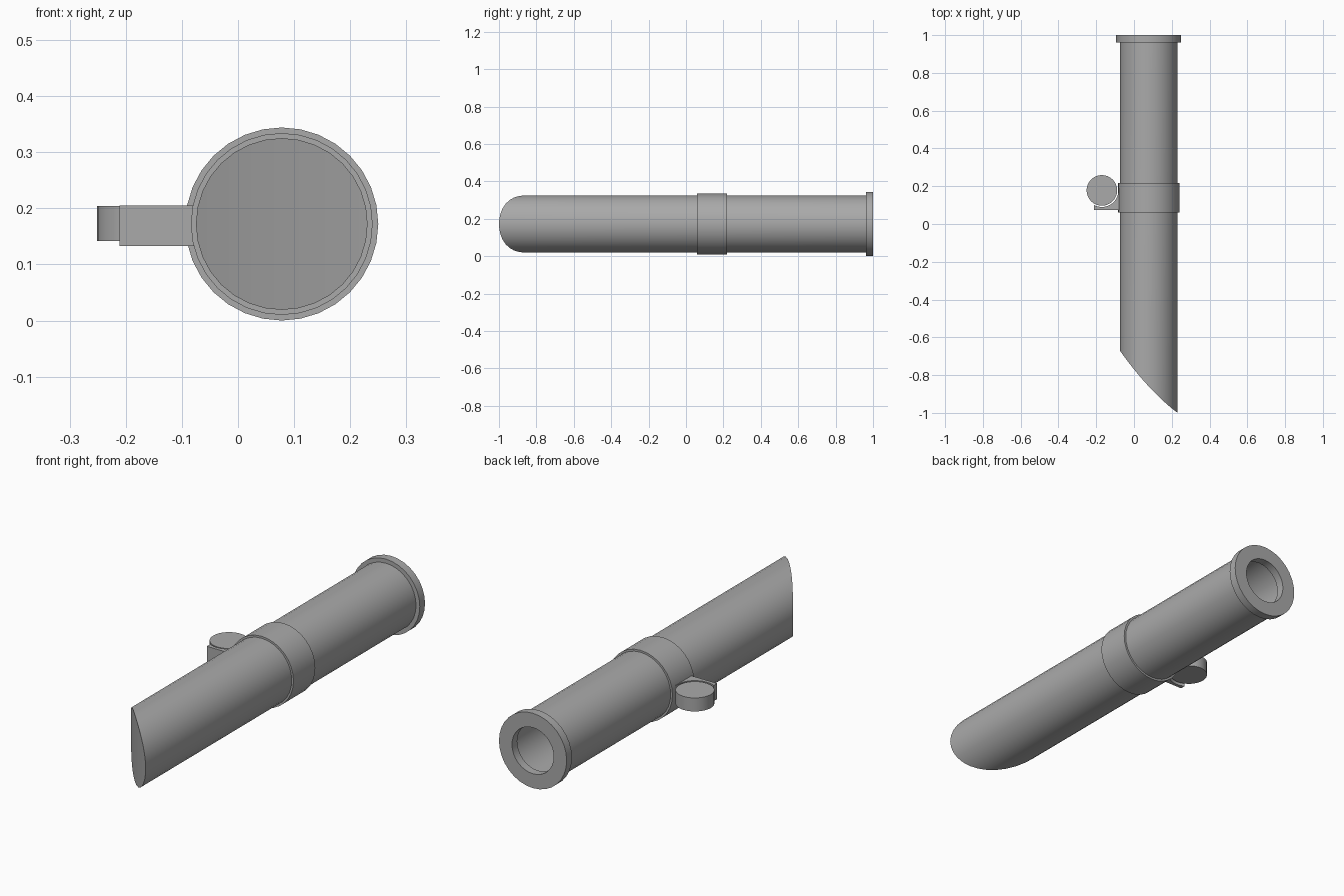
import bpy, bmesh, math
from mathutils import Matrix

if "Cube" in bpy.data.objects:
    bpy.data.objects.remove(bpy.data.objects["Cube"], do_unlink=True)

SIDES = 32
AXIS_X, AXIS_Z = 0.078, 0.172

grey = bpy.data.materials.new("plain_grey")
grey.use_nodes = True
colour = (0.4, 0.4, 0.4, 1)
grey.diffuse_color = colour
grey.node_tree.nodes["Principled BSDF"].inputs["Base Color"].default_value = colour


def finish(name, bm, smooth=True):
    bmesh.ops.recalc_face_normals(bm, faces=bm.faces)
    mesh = bpy.data.meshes.new(name)
    bm.to_mesh(mesh)
    bm.free()
    mesh.materials.append(grey)
    obj = bpy.data.objects.new(name, mesh)
    bpy.context.collection.objects.link(obj)
    if smooth:
        bpy.ops.object.select_all(action='DESELECT')
        obj.select_set(True)
        bpy.context.view_layer.objects.active = obj
        bpy.ops.object.shade_smooth_by_angle(angle=math.radians(30))
    return obj


def ring(bm, radius, y):
    """Circle around the tube axis; y may be a number or a function of x."""
    verts = []
    for i in range(SIDES):
        a = 2 * math.pi * i / SIDES
        x = AXIS_X + radius * math.cos(a)
        depth = y(x) if callable(y) else y
        verts.append(bm.verts.new((x, depth, AXIS_Z + radius * math.sin(a))))
    return verts


def bridge(bm, a, b):
    for i in range(SIDES):
        j = (i + 1) % SIDES
        bm.faces.new((a[i], a[j], b[j], b[i]))


def strip_cap(bm, r):
    """Close a ring with vertical strips so that the cap can curve."""
    half = SIDES // 2
    bm.faces.new((r[0], r[1], r[-1]))
    bm.faces.new((r[half], r[half + 1], r[half - 1]))
    for i in range(1, half - 1):
        bm.faces.new((r[i], r[i + 1], r[-i - 1], r[-i]))


def band(name, outer, inner, y0, y1):
    bm = bmesh.new()
    loops = [ring(bm, r, y) for r, y in
             ((outer, y0), (outer, y1), (inner, y1), (inner, y0))]
    for k in range(4):
        bridge(bm, loops[k], loops[(k + 1) % 4])
    return finish(name, bm)


def disc(name, radius, z0, z1, x, y, sides=32):
    bm = bmesh.new()
    bmesh.ops.create_cone(bm, cap_ends=True, segments=sides, radius1=radius,
                          radius2=radius, depth=z1 - z0,
                          matrix=Matrix.Translation((x, y, (z0 + z1) / 2)))
    return finish(name, bm)


# Slanted, slightly bulging tip
TUBE_R, BORE_R = 0.153, 0.146


def tip(x):
    t = (x - AXIS_X + TUBE_R) / (2 * TUBE_R)
    return -0.67 - 0.33 * t - 0.1 * t * (1 - t)


# Hollow tube with a closed tip
bm = bmesh.new()
outer_tip, outer_back = ring(bm, TUBE_R, tip), ring(bm, TUBE_R, 0.97)
inner_back = ring(bm, BORE_R, 0.97)
inner_tip = ring(bm, BORE_R, lambda x: tip(x) + 0.02)
bridge(bm, outer_tip, outer_back)
bridge(bm, outer_back, inner_back)
bridge(bm, inner_back, inner_tip)
strip_cap(bm, outer_tip)
strip_cap(bm, inner_tip)
finish("tube", bm)

# Collar and open end rim
band("collar", 0.162, 0.15, 0.06, 0.218)
band("end_rim", 0.172, 0.106, 0.962, 1.0)

# Side bracket with a round cradle
bm = bmesh.new()
size, centre = (0.136, 0.115, 0.072), (-0.143, 0.1325, 0.169)
bmesh.ops.create_cube(bm, size=1, matrix=Matrix.Translation(centre) @ Matrix.Diagonal((*size, 1)))
bracket = finish("side_bracket", bm, smooth=False)

KNOB_X, KNOB_Y = -0.17, 0.178
cutter = disc("cradle_cutter", 0.088, 0.0, 0.4, KNOB_X, KNOB_Y)
cutter.hide_render = True
cutter.hide_set(True)
cut = bracket.modifiers.new("cradle", 'BOOLEAN')
cut.object = cutter
cut.solver = 'EXACT'

# Round knob in the cradle
disc("knob", 0.081, 0.142, 0.204, KNOB_X, KNOB_Y)
